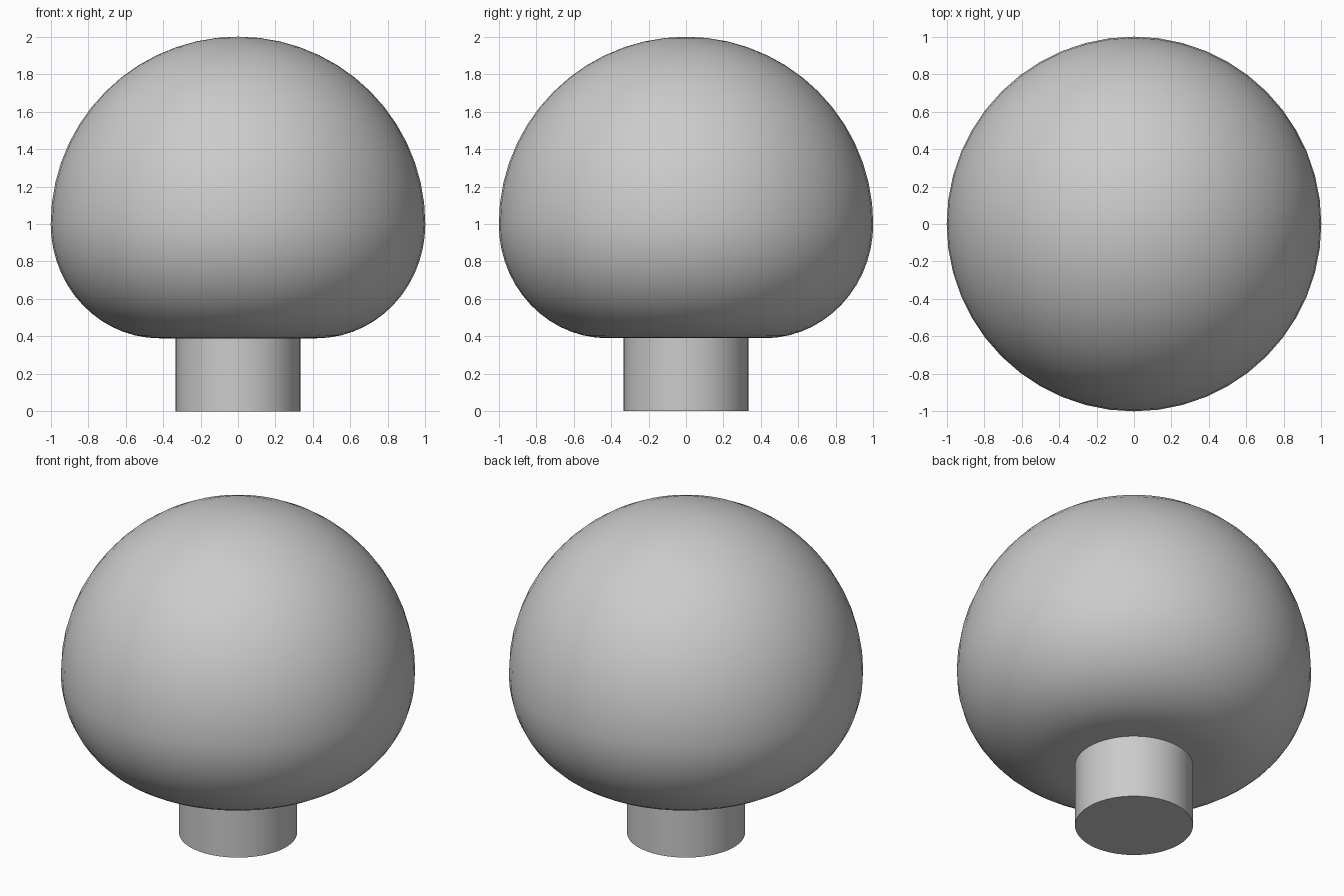
import bpy
import bmesh
from math import sin, cos, pi, radians

cube = bpy.data.objects.get("Cube")
if cube:
    bpy.data.objects.remove(cube, do_unlink=True)

SIDES = 48

grey = bpy.data.materials.new("plain_grey")
grey.use_nodes = True
colour = (0.6, 0.6, 0.6, 1)
grey.diffuse_color = colour
grey.node_tree.nodes["Principled BSDF"].inputs["Base Color"].default_value = colour


def lathe(name, profile):
    """Turn an (r, z) profile around the z axis."""
    bm = bmesh.new()
    verts = [bm.verts.new((r, 0, z)) for r, z in profile]
    edges = [bm.edges.new(pair) for pair in zip(verts, verts[1:])]
    bmesh.ops.spin(bm, geom=verts + edges, axis=(0, 0, 1), cent=(0, 0, 0),
                   angle=2 * pi, steps=SIDES, use_merge=True)
    bmesh.ops.remove_doubles(bm, verts=bm.verts, dist=0.0005)
    bmesh.ops.recalc_face_normals(bm, faces=bm.faces)
    mesh = bpy.data.meshes.new(name)
    bm.to_mesh(mesh)
    bm.free()
    mesh.materials.append(grey)
    obj = bpy.data.objects.new(name, mesh)
    bpy.context.collection.objects.link(obj)
    bpy.ops.object.select_all(action='DESELECT')
    obj.select_set(True)
    bpy.context.view_layer.objects.active = obj
    bpy.ops.object.shade_smooth_by_angle(angle=radians(30))
    return obj


# Cap: flat underside, rounded lower rim, hemispherical dome
base, waist, flat = 0.39, 1.0, 0.42
steps = 14
rim = [(flat + (1 - flat) * sin(a), waist - (waist - base) * cos(a))
       for a in (i / steps * pi / 2 for i in range(steps))]
dome = [(cos(a), waist + sin(a))
        for a in (i / steps * pi / 2 for i in range(steps))]
lathe("cap", [(0, base)] + rim + dome + [(0, 2)])

# Stem: straight cylinder reaching just inside the cap
lathe("stem", [(0, 0), (0.333, 0), (0.333, 0.45), (0, 0.45)])
